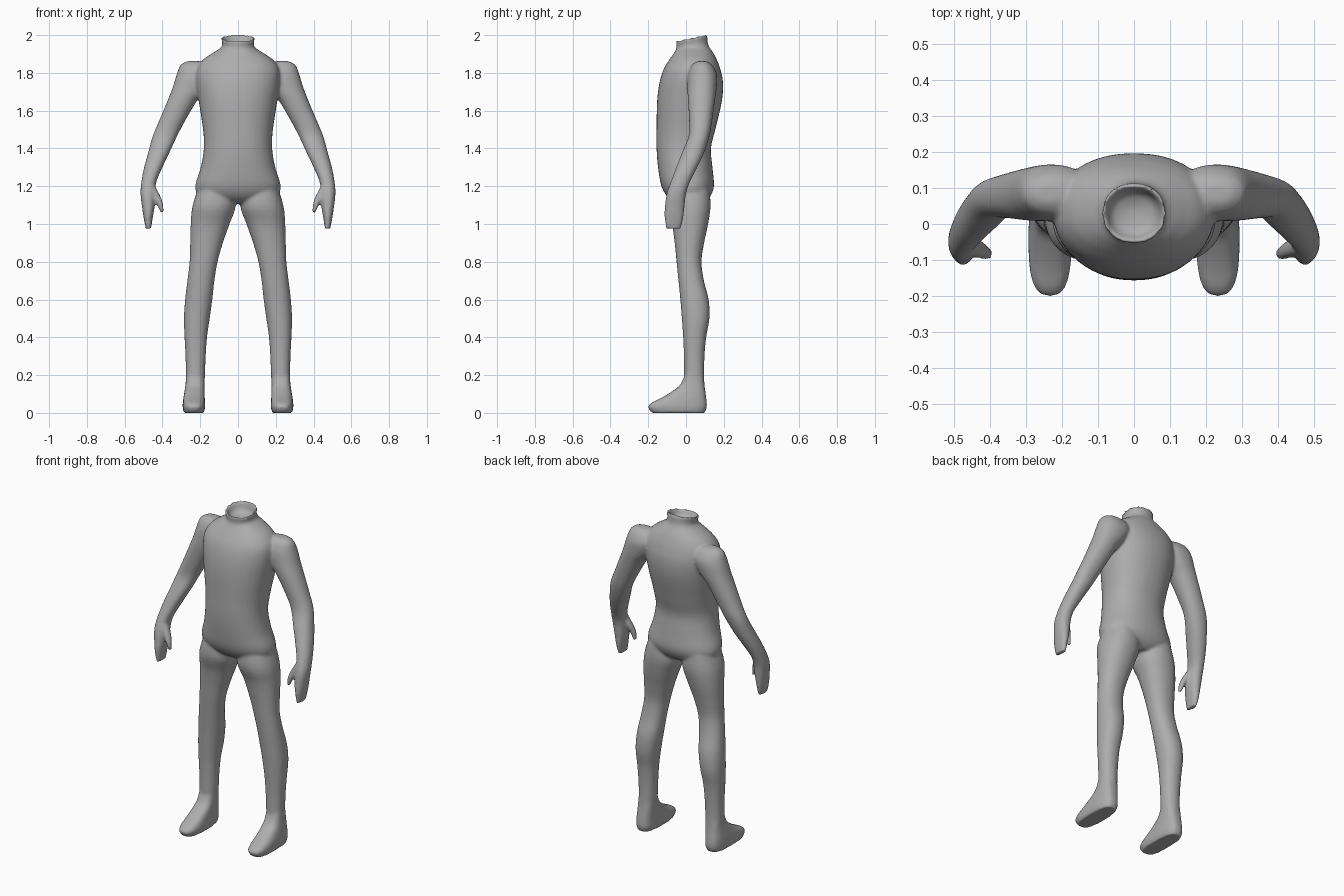
import bpy, math

skin = bpy.data.materials.new("plain grey")
skin.diffuse_color = (0.42, 0.42, 0.42, 1)


def spline(a, b, c, d, t):
    """Catmull-Rom blend between sections b and c."""
    return [0.5 * (2*q + (r - p)*t + (2*p - 5*q + 4*r - s)*t*t + (3*q - p - 3*r + s)*t**3)
            for p, q, r, s in zip(a, b, c, d)]


def loft(sections, verts, faces, side=1, power=2.2, count=40, steps=4):
    """Skin closed level sections (z, x0, x1, y0, y1, tilt); side=-1 mirrors in x."""
    rows = []
    for i in range(len(sections) - 1):
        a, b = sections[max(i - 1, 0)], sections[i]
        c, d = sections[i + 1], sections[min(i + 2, len(sections) - 1)]
        rows += [spline(a, b, c, d, k / steps) for k in range(steps)]
    rows.append(list(sections[-1]))
    base = len(verts)
    for z, x0, x1, y0, y1, tilt in rows:
        for k in range(count):
            ang = 2 * math.pi * k / count
            c, s = math.cos(ang), math.sin(ang)
            px = math.copysign(abs(c) ** (2 / power), c)
            py = math.copysign(abs(s) ** (2 / power), s)
            verts.append((side * ((x0 + x1) / 2 + (x1 - x0) / 2 * px),
                          (y0 + y1) / 2 + (y1 - y0) / 2 * py, z + tilt * py))
    new = []
    for r in range(len(rows) - 1):
        for k in range(count):
            n = (k + 1) % count
            a, b = base + r * count, base + (r + 1) * count
            new.append((a + k, a + n, b + n, b + k))
    last = base + (len(rows) - 1) * count
    new.append(tuple(base + k for k in reversed(range(count))))
    new.append(tuple(last + k for k in range(count)))
    # Keep normals outward whichever way the loft runs
    flip = (sections[0][0] > sections[-1][0]) != (side < 0)
    faces += [tuple(reversed(f)) for f in new] if flip else new


# Torso: z, half width, front y, back y, tilt; ends in the hollow neck
torso = [(z, -w, w, y0, y1, t) for z, w, y0, y1, t in [
    (1.11, .10, -.05, .09, 0), (1.14, .20, -.095, .125, 0), (1.20, .226, -.13, .148, 0),
    (1.30, .197, -.148, .14, 0), (1.40, .181, -.156, .132, 0), (1.50, .185, -.156, .155, 0),
    (1.65, .208, -.153, .19, 0), (1.75, .222, -.14, .196, 0), (1.82, .218, -.118, .182, 0),
    (1.87, .185, -.088, .163, 0), (1.905, .135, -.064, .145, 0), (1.94, .085, -.05, .118, .008),
    (1.985, .089, -.053, .111, .016), (1.98, .078, -.042, .10, .014),
    (1.945, .06, -.025, .085, .005), (1.93, .015, .015, .045, 0)]]

# Leg, from hip to ankle
leg = [(1.22, .03, .20, -.09, .12, 0), (1.10, .012, .24, -.102, .13, 0),
       (1.0, .045, .25, -.075, .117, 0), (.9, .08, .253, -.06, .096, 0),
       (.8, .108, .256, -.05, .082, 0), (.7, .125, .268, -.04, .095, 0),
       (.6, .136, .28, -.03, .12, 0), (.5, .15, .286, -.022, .124, 0),
       (.4, .164, .283, -.015, .107, 0), (.3, .171, .278, -.011, .098, 0),
       (.2, .175, .276, -.01, .096, 0), (.1, .18, .28, -.01, .10, 0)]

# Foot, from ankle to sole
foot = [(.22, .182, .272, 0, .09, 0), (.15, .178, .278, -.03, .098, 0),
        (.11, .177, .284, -.08, .103, 0), (.08, .176, .289, -.13, .107, 0),
        (.055, .175, .292, -.18, .11, 0), (.03, .174, .293, -.201, .11, 0),
        (.0, .182, .287, -.18, .10, 0)]

# Arm with mitten hand, from shoulder to fingertips
arm = [(1.862, .20, .27, .06, .11, 0), (1.84, .14, .305, .03, .14, 0),
       (1.79, .12, .325, .01, .164, 0), (1.72, .16, .347, .008, .162, 0),
       (1.66, .212, .37, .01, .154, 0), (1.56, .272, .412, .016, .14, 0),
       (1.47, .32, .45, .015, .125, 0), (1.38, .362, .475, -.02, .097, 0),
       (1.30, .40, .497, -.052, .06, 0), (1.22, .433, .512, -.082, .02, 0),
       (1.16, .437, .516, -.102, .0, 0), (1.09, .442, .508, -.112, -.008, 0),
       (1.03, .452, .499, -.113, -.015, 0), (.975, .46, .488, -.105, -.028, 0)]

# Thumb
thumb = [(1.20, .44, .48, -.085, -.03, 0), (1.15, .412, .458, -.092, -.045, 0),
         (1.11, .398, .432, -.098, -.06, 0), (1.06, .392, .41, -.096, -.07, 0)]

verts, faces = [], []
loft(torso, verts, faces)
for side in (1, -1):
    loft(leg, verts, faces, side)
    loft(foot, verts, faces, side, power=2.8)
    loft(arm, verts, faces, side)
    loft(thumb, verts, faces, side)

mesh = bpy.data.meshes.new("body")
mesh.from_pydata(verts, [], faces)
mesh.materials.append(skin)
body = bpy.data.objects.new("body", mesh)
bpy.context.collection.objects.link(body)

# Fuse the limbs into one skin and soften the joints
fuse = body.modifiers.new("fuse", 'REMESH')
fuse.mode = 'VOXEL'
fuse.voxel_size = 0.008
fuse.use_smooth_shade = True
soft = body.modifiers.new("soften", 'SMOOTH')
soft.factor = 0.5
soft.iterations = 5
